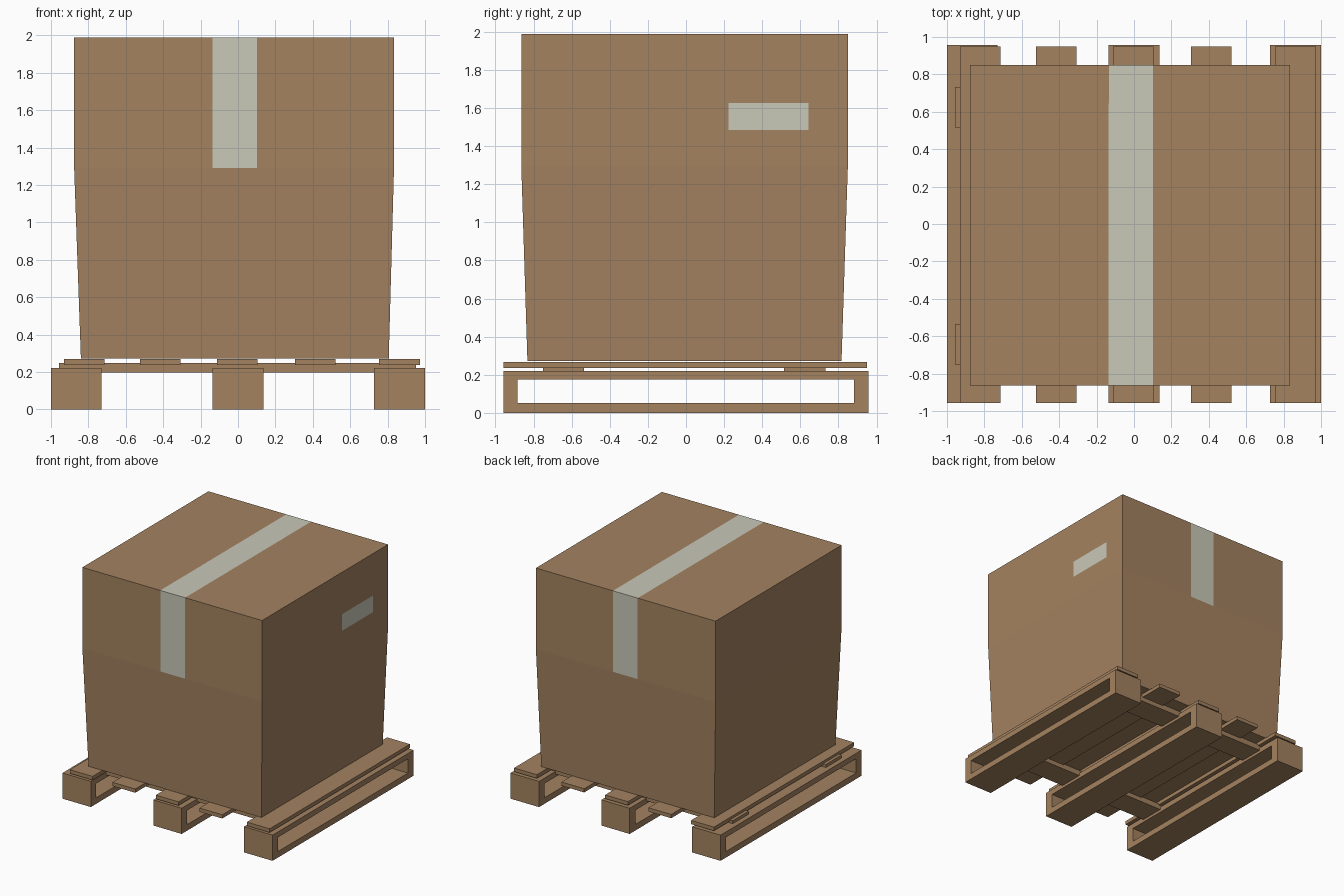
import bpy, bmesh
from mathutils import Vector

if "Cube" in bpy.data.objects:
    bpy.data.objects.remove(bpy.data.objects["Cube"])


def material(name, rgb):
    m = bpy.data.materials.new(name)
    m.diffuse_color = (*rgb, 1)
    m.use_nodes = True
    m.node_tree.nodes["Principled BSDF"].inputs["Base Color"].default_value = m.diffuse_color
    return m


BROWN = material("cardboard_brown", (0.371, 0.223, 0.117))
PALE = material("pale_tape", (0.584, 0.578, 0.479))


def finish(name, bm, mats):
    bmesh.ops.recalc_face_normals(bm, faces=bm.faces[:])
    me = bpy.data.meshes.new(name)
    bm.to_mesh(me)
    bm.free()
    for m in mats:
        me.materials.append(m)
    ob = bpy.data.objects.new(name, me)
    bpy.context.collection.objects.link(ob)
    return ob


def block(name, x0, x1, y0, y1, z0, z1):
    bm = bmesh.new()
    bmesh.ops.create_cube(bm, size=1)
    for v in bm.verts:
        v.co = ((x0, x1)[v.co.x > 0], (y0, y1)[v.co.y > 0], (z0, z1)[v.co.z > 0])
    return finish(name, bm, [BROWN])


def skid(name, x0, x1):
    """Long runner with a rectangular slot passing through it sideways."""
    def rect(x, a, b, c, d):
        return [bm.verts.new((x, y, z)) for y, z in ((a, c), (b, c), (b, d), (a, d))]
    bm = bmesh.new()
    outer = [rect(x, -0.958, 0.958, 0, 0.221) for x in (x0, x1)]
    inner = [rect(x, -0.885, 0.882, 0.052, 0.174) for x in (x0, x1)]
    for i in range(4):
        j = (i + 1) % 4
        for a, b in ((outer[0], inner[0]), (outer[1], inner[1]),
                     (outer[0], outer[1]), (inner[0], inner[1])):
            bm.faces.new((a[i], a[j], b[j], b[i]))
    return finish(name, bm, [BROWN])


# Pallet runners
for side, x0, x1 in (("left", -1, -0.73), ("middle", -0.135, 0.135), ("right", 0.728, 1)):
    skid(side + "_skid", x0, x1)

# Cross boards under the deck
block("front_cross_board", -0.957, 0.953, -0.75, -0.535, 0.198, 0.247)
block("back_cross_board", -0.957, 0.953, 0.515, 0.732, 0.198, 0.247)

# Deck boards running front to back
for i, x in enumerate((-0.93, -0.524, -0.112, 0.304, 0.755)):
    block(f"deck_board_{i + 1}", x, x + 0.217, -0.958, 0.949, 0.236, 0.268)

# Cardboard box: tapered lower part, straight upper part
bm = bmesh.new()
rings = []
for x0, x1, y0, y1, z in ((-0.84, 0.806, -0.832, 0.816, 0.273),
                          (-0.876, 0.834, -0.864, 0.849, 1.29),
                          (-0.876, 0.834, -0.864, 0.849, 1.987)):
    rings.append([bm.verts.new((x, y, z)) for x, y in ((x0, y0), (x1, y0), (x1, y1), (x0, y1))])
for a, b in zip(rings, rings[1:]):
    for i in range(4):
        j = (i + 1) % 4
        bm.faces.new((a[i], a[j], b[j], b[i]))
bm.faces.new(rings[0][::-1])
bm.faces.new(rings[-1])

# Cut outlines of the tape (x) and of the side label (y, z) into the box
TAPE = (-0.135, 0.101)
LABEL_Y, LABEL_Z = (0.223, 0.644), (1.483, 1.626)
for axis, values in (((1, 0, 0), TAPE), ((0, 1, 0), LABEL_Y), ((0, 0, 1), LABEL_Z)):
    for v in values:
        bmesh.ops.bisect_plane(bm, geom=bm.verts[:] + bm.edges[:] + bm.faces[:],
                               plane_co=Vector(axis) * v, plane_no=axis)
bmesh.ops.recalc_face_normals(bm, faces=bm.faces[:])
for f in bm.faces:
    c, n = f.calc_center_median(), f.normal
    tape = TAPE[0] < c.x < TAPE[1] and c.z > 1.29
    label = n.x > 0.9 and LABEL_Y[0] < c.y < LABEL_Y[1] and LABEL_Z[0] < c.z < LABEL_Z[1]
    f.material_index = int(tape or label)
finish("cardboard_box", bm, [BROWN, PALE])
